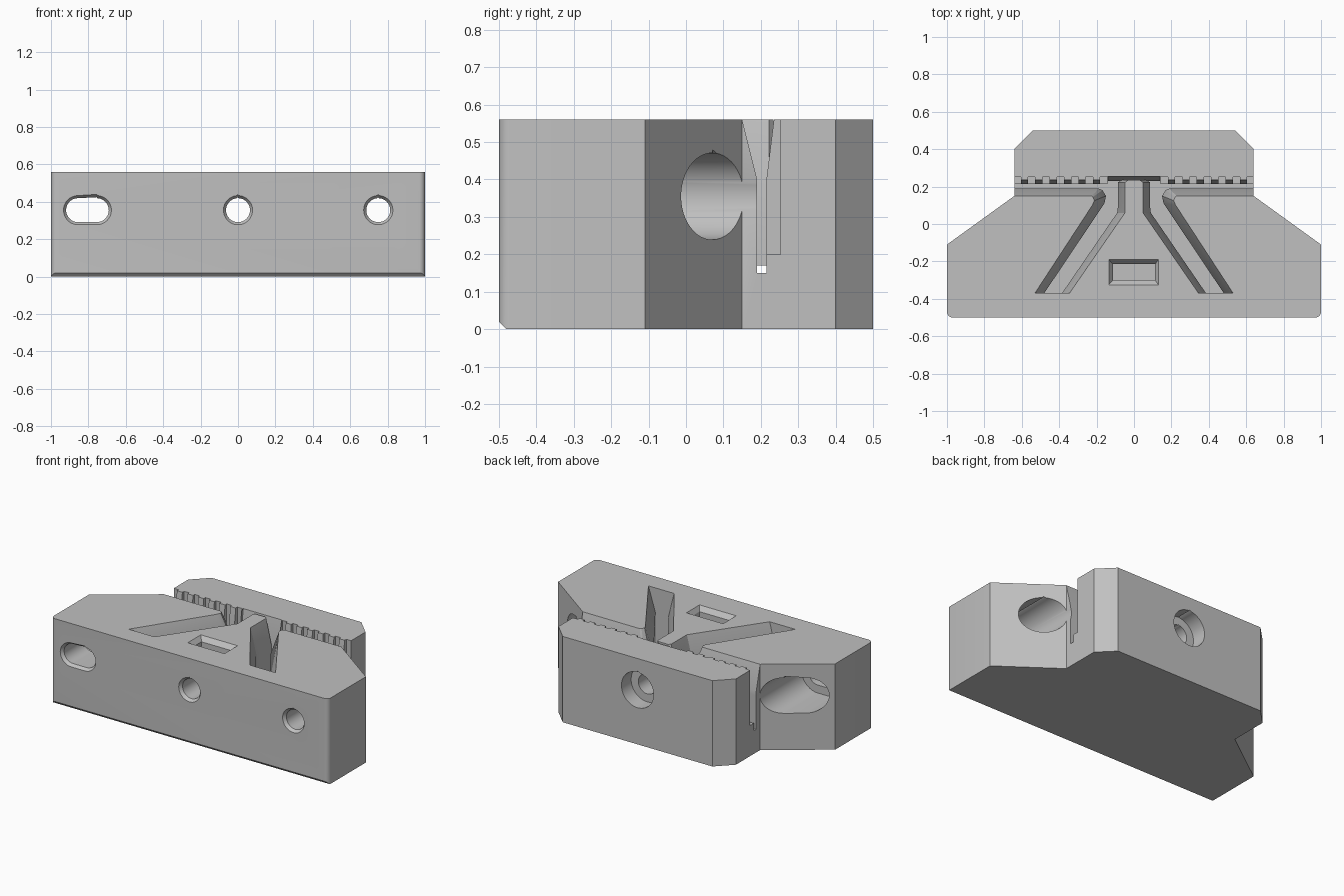
import bpy, bmesh, math
from mathutils import Vector

cube = bpy.data.objects.get("Cube")
if cube:
    bpy.data.objects.remove(cube, do_unlink=True)

HEIGHT = 0.56
BORE_Z = 0.355

grey = bpy.data.materials.new("light_grey_plastic")
grey.use_nodes = True
colour = (0.53, 0.53, 0.53, 1)
grey.diffuse_color = colour
grey.node_tree.nodes["Principled BSDF"].inputs["Base Color"].default_value = colour


def loft(name, levels, axis="Z"):
    """Closed solid through equal-length outlines placed along an axis."""
    place = {
        "X": lambda p, t: (t, p[0], p[1]),
        "Y": lambda p, t: (p[0], t, p[1]),
        "Z": lambda p, t: (p[0], p[1], t),
    }[axis]
    bm = bmesh.new()
    rings = [[bm.verts.new(place(p, t)) for p in pts] for t, pts in levels]
    for a, b in zip(rings, rings[1:]):
        for i in range(len(a)):
            j = (i + 1) % len(a)
            bm.faces.new((a[i], a[j], b[j], b[i]))
    bm.faces.new(rings[0])
    bm.faces.new(rings[-1])
    bmesh.ops.recalc_face_normals(bm, faces=bm.faces)
    mesh = bpy.data.meshes.new(name)
    bm.to_mesh(mesh)
    bm.free()
    obj = bpy.data.objects.new(name, mesh)
    bpy.context.collection.objects.link(obj)
    mesh.materials.append(grey)
    return obj


def rect(x0, x1, y0, y1):
    return [(x0, y0), (x1, y0), (x1, y1), (x0, y1)]


def teardrop(xa, xb, r, steps=24):
    """Bore outline with a small peak on top, stretched from xa to xb."""
    pts = []
    for i in range(steps + 1):
        a = -math.pi / 2 + math.pi * i / steps
        pts.append((xb + r * math.cos(a), BORE_Z + r * math.sin(a)))
    pts.append((xb, BORE_Z + r * 1.08))
    for i in range(steps + 1):
        a = math.pi / 2 + math.pi * i / steps
        pts.append((xa + r * math.cos(a), BORE_Z + r * math.sin(a)))
    # drop coincident points of a round bore
    clean = []
    for p in pts:
        if all((Vector(p) - Vector(q)).length > 1e-4 for q in clean):
            clean.append(p)
    return clean


def combine(target, tool, operation="DIFFERENCE"):
    mod = target.modifiers.new(tool.name, "BOOLEAN")
    mod.operation = operation
    mod.solver = "EXACT"
    mod.object = tool
    bpy.context.view_layer.objects.active = target
    bpy.ops.object.modifier_apply(modifier=mod.name)
    bpy.data.objects.remove(tool, do_unlink=True)


# Main block
half = [(1, -0.5), (1, -0.11), (0.64, 0.15), (0.64, 0.4), (0.54, 0.5)]
outline = half + [(-x, y) for x, y in reversed(half)]
block = loft("clamp_block", [(0, outline), (HEIGHT, outline)])

# Rounded front corners, then the chamfered front foot
bm = bmesh.new()
bm.from_mesh(block.data)
corners = [e for e in bm.edges
           if all(v.co.y < -0.49 and abs(v.co.x) > 0.99 for v in e.verts)
           and abs(e.verts[0].co.z - e.verts[1].co.z) > 0.1]
bmesh.ops.bevel(bm, geom=corners, offset=0.03, segments=5, profile=0.5,
                affect="EDGES")
bm.to_mesh(block.data)
bm.free()
foot = [(-0.53, -0.03), (-0.478, -0.002), (-0.53, 0.05)]
combine(block, loft("foot_chamfer", [(-1.1, foot), (1.1, foot)], "X"))

# Flexing slot across the block, flared at the top
slot = [(0.19, 0.15), (0.215, 0.15), (0.215, 0.4), (0.235, HEIGHT),
        (0.235, 0.6), (0.15, 0.6), (0.15, HEIGHT), (0.19, 0.4)]
combine(block, loft("slot", [(-0.8, slot), (0.8, slot)], "X"))

# Slanted arm pockets, mirrored about the centre
low = [(0.07, 0.23), (0.09, 0.06), (0.385, -0.37), (0.48, -0.37),
       (0.158, 0.11), (0.15, 0.15), (0.168, 0.18), (0.2, 0.195),
       (0.143, 0.21), (0.14, 0.23)]
top = [(0.03, 0.255), (0.048, 0.06), (0.345, -0.37), (0.53, -0.37),
       (0.223, 0.1), (0.212, 0.125), (0.22, 0.145), (0.245, 0.16),
       (0.15, 0.22), (0.14, 0.255)]
for side in (1, -1):
    a = [(side * x, y) for x, y in low]
    b = [(side * x, y) for x, y in top]
    combine(block, loft("arm_pocket", [(0.151, a), (0.4, a), (HEIGHT, b), (0.6, b)]))
gap_low, gap_top = rect(-0.1, 0.1, 0.2, 0.23), rect(-0.1, 0.1, 0.2, 0.255)
combine(block, loft("tongue_gap", [(0.152, gap_low), (0.4, gap_low),
                                   (HEIGHT, gap_top), (0.6, gap_top)]))

# Grooves that leave the row of gripping teeth
for side in (1, -1):
    for i in range(7):
        x = side * (0.162 + 0.077 * i)
        r = rect(x - 0.019, x + 0.019, 0.2, 0.252)
        combine(block, loft("groove", [(0.2, r), (0.6, r)]))

# Centre tongue reaching into the slot
def tongue(w):
    return [(-w, 0.03), (w, 0.03), (w, 0.222), (w - 0.015, 0.234),
            (0.015 - w, 0.234), (-w, 0.222)]

combine(block, loft("tongue", [(0.17, tongue(0.086)), (0.4, tongue(0.086)),
                               (HEIGHT, tongue(0.048))]), "UNION")

# Nut trap with a flared mouth
inner, outer = rect(-0.113, 0.113, -0.3, -0.215), rect(-0.135, 0.13, -0.325, -0.19)
combine(block, loft("nut_trap", [(0.24, inner), (HEIGHT - 0.03, inner),
                                 (HEIGHT, outer), (0.6, outer)]))

# Screw bores with flared front mouths and rear counterbores
for xa, xb, start, end in ((-0.855, -0.755, -0.28, 0.2),
                           (0, 0, 0.4, 0.6),
                           (0.75, 0.75, -0.28, 0.2)):
    bore, mouth = teardrop(xa, xb, 0.064), teardrop(xa, xb, 0.078)
    combine(block, loft("bore", [(-0.6, mouth), (-0.5, mouth), (-0.48, bore),
                                 (start + 0.02, bore)], "Y"))
    wide = teardrop(xa, xb, 0.116)
    combine(block, loft("counterbore", [(start, wide), (end, wide)], "Y"))

# Smooth bores, crisp edges
bpy.ops.object.select_all(action="DESELECT")
block.select_set(True)
bpy.context.view_layer.objects.active = block
bpy.ops.object.shade_smooth_by_angle(angle=math.radians(25))
